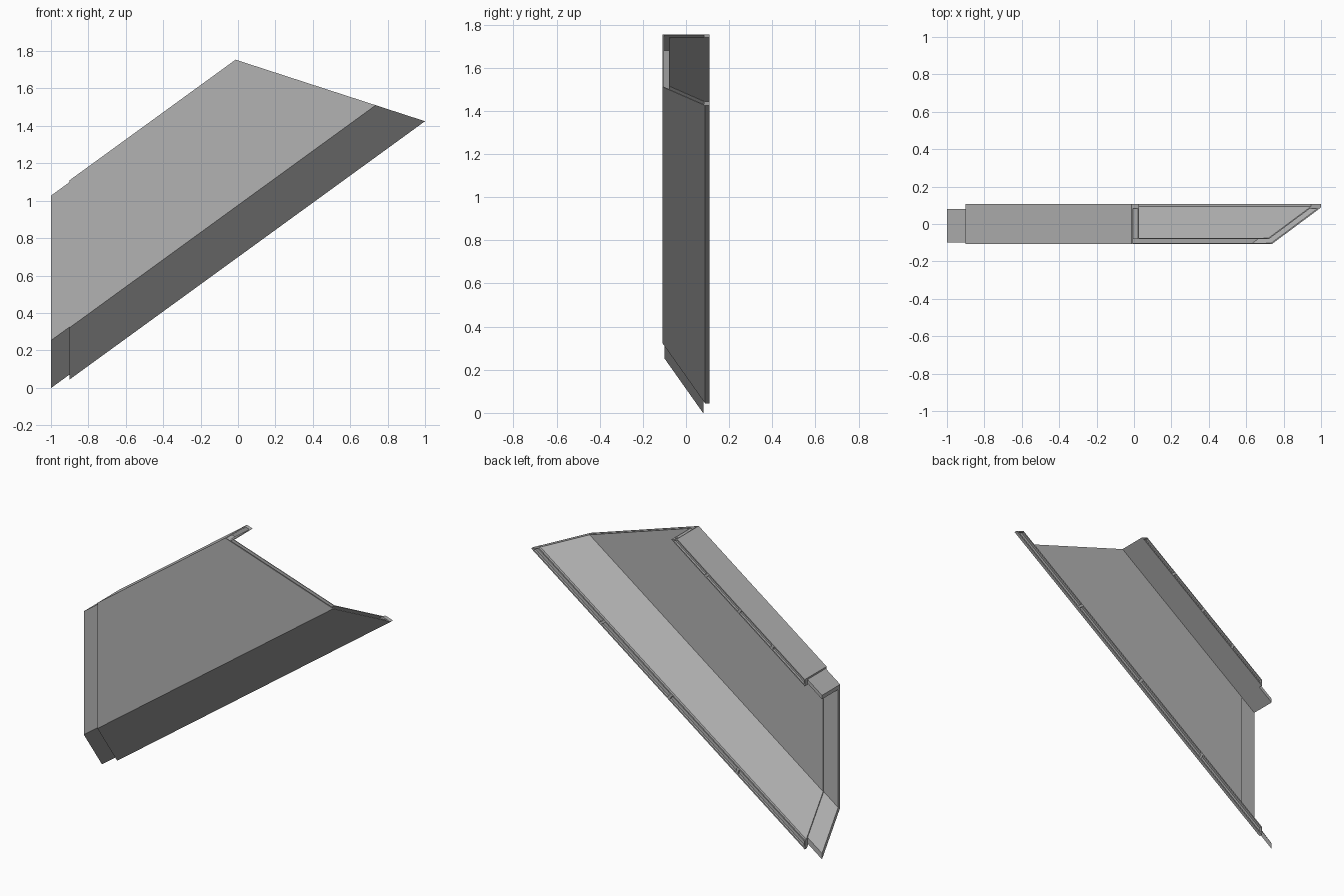
import bpy, bmesh, math

if "Cube" in bpy.data.objects:
    bpy.data.objects.remove(bpy.data.objects["Cube"])

SLOPE = math.tan(math.radians(36))    # rise of the panel along x
TOP, CREASE, LOW = 1.7635, 0.9756, 0.6985   # section heights at x = 0
FRONT, BACK, LEFT = -0.108, 0.108, -0.9

grey = bpy.data.materials.new("panel_grey")
grey.use_nodes = True
grey.diffuse_color = (0.45, 0.45, 0.45, 1)
grey.node_tree.nodes["Principled BSDF"].inputs["Base Color"].default_value = (0.45, 0.45, 0.45, 1)


def right_end(v):
    """x of the slanted right end for section height v."""
    return (1.7498 - v) / 1.0515


def section_line(d, y_top, y_low):
    """Hooked section moved inward by d: upper flange, front, slanted skirt."""
    y, top, crease = FRONT + d, TOP - 1.236 * d, CREASE + 0.47 * d
    return [(y_top, top), (y, top), (y, crease), (y_low, crease - 1.414 * (y_low - y))]


def add_prism(bm, section, start, end):
    """Sweep a (y, v) section along the slope between two end functions."""
    rings = [[bm.verts.new((f(v), y, v + SLOPE * f(v))) for y, v in section] for f in (start, end)]
    n = len(section)
    for ring in rings:
        bm.faces.new(ring)
    for i in range(n):
        j = (i + 1) % n
        bm.faces.new((rings[0][i], rings[0][j], rings[1][j], rings[1][i]))


def finish(bm, name):
    bmesh.ops.recalc_face_normals(bm, faces=bm.faces)
    mesh = bpy.data.meshes.new(name)
    bm.to_mesh(mesh)
    bm.free()
    mesh.materials.append(grey)
    obj = bpy.data.objects.new(name, mesh)
    bpy.context.scene.collection.objects.link(obj)
    return obj


# Main shell, with a flat lip at the back of the skirt
inner = section_line(0.034, BACK, 0.093)
outer = section_line(0, BACK, 0.088)
lip = [(BACK, LOW), (BACK, inner[-1][1])]
bm = bmesh.new()
add_prism(bm, outer + lip + inner[::-1], lambda v: LEFT, right_end)
shell = finish(bm, "panel_shell")

# Socket in the right end, and four pockets along each back edge
bm = bmesh.new()
socket = section_line(0.006, 0.084, 0.084) + section_line(0.029, 0.084, 0.084)[::-1]
add_prism(bm, socket, lambda v: right_end(v) - 0.1, lambda v: right_end(v) + 0.05)
for low, high in ((TOP - 0.034, TOP - 0.008), (LOW + 0.01, inner[-1][1] - 0.01)):
    pocket = [(0.094, low), (0.13, low), (0.13, high), (0.094, high)]
    for k in range(4):
        def along(t, gap):
            return lambda v: LEFT + (right_end(v) - LEFT) * t + gap
        add_prism(bm, pocket, along(k / 4, 0.007), along((k + 1) / 4, -0.007))
cutter = finish(bm, "recess_cutter")
cutter.hide_render = True

cut = shell.modifiers.new("recesses", "BOOLEAN")
cut.operation = "DIFFERENCE"
cut.solver = "EXACT"
cut.object = cutter
bpy.context.view_layer.objects.active = shell
bpy.ops.object.modifier_apply(modifier=cut.name)
bpy.data.objects.remove(cutter)

# Thin tongue that stands out of the left end
bm = bmesh.new()
tongue = section_line(0.008, 0.08, 0.08) + section_line(0.028, 0.08, 0.08)[::-1]
add_prism(bm, tongue, lambda v: -1, lambda v: LEFT + 0.02)
finish(bm, "joining_tongue")
